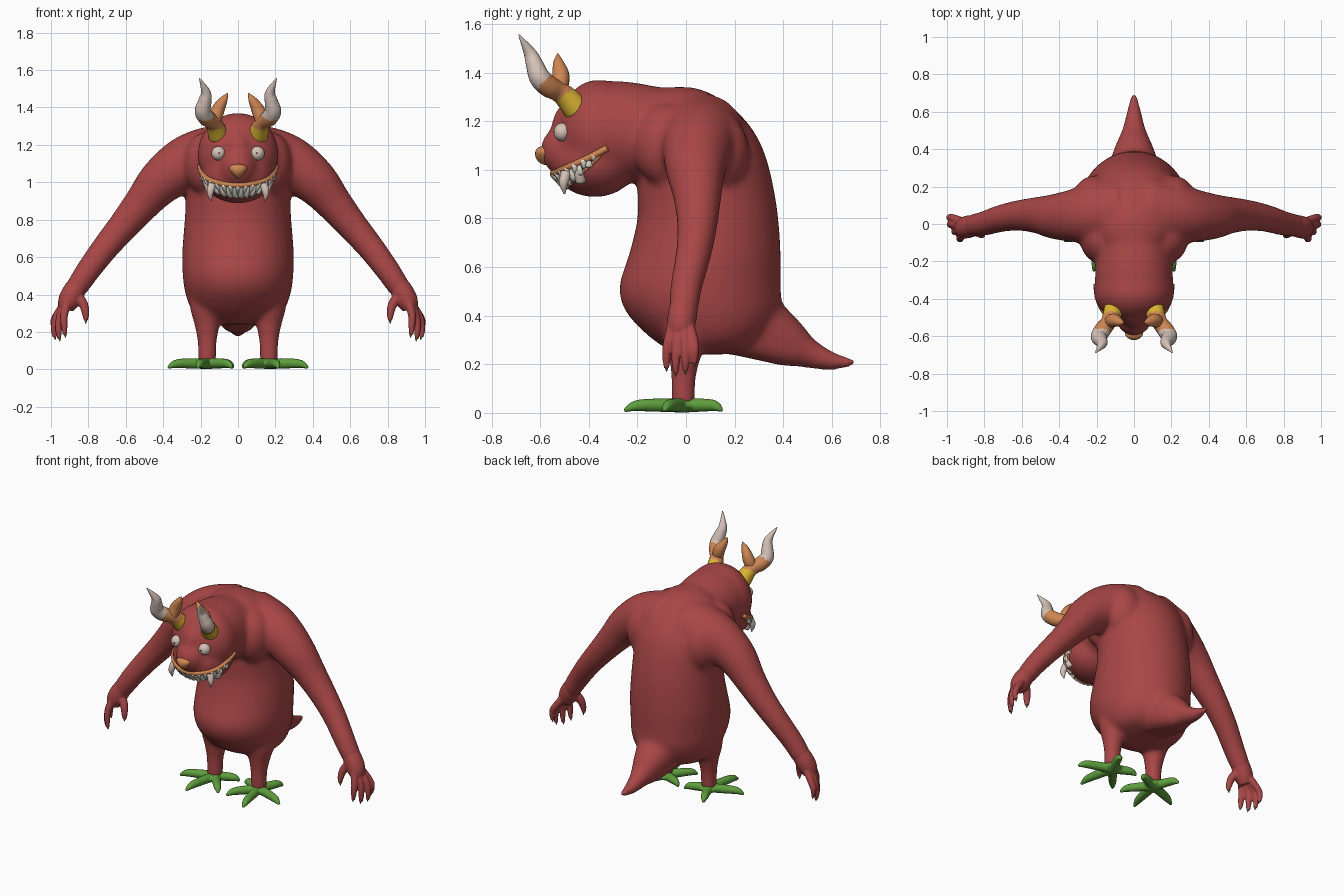
import bpy, bmesh, math
from mathutils import Vector, Matrix
from mathutils.bvhtree import BVHTree

if "Cube" in bpy.data.objects:
    bpy.data.objects.remove(bpy.data.objects["Cube"])


def material(name, r, g, b):
    m = bpy.data.materials.new(name)
    m.use_nodes = True
    m.diffuse_color = (r, g, b, 1)
    bsdf = next(n for n in m.node_tree.nodes if n.type == 'BSDF_PRINCIPLED')
    bsdf.inputs["Base Color"].default_value = (r, g, b, 1)
    bsdf.inputs["Roughness"].default_value = 0.7
    return m


RED = material("red skin", 0.40, 0.062, 0.062)
GREEN = material("green feet", 0.11, 0.34, 0.045)
ORANGE = material("orange horn", 0.62, 0.24, 0.085)
YELLOW = material("yellow band", 0.70, 0.46, 0.03)
BONE = material("pale bone", 0.66, 0.54, 0.47)
TOOTH = material("tooth white", 0.78, 0.74, 0.66)
DARK = material("dark mouth", 0.05, 0.012, 0.012)


def spline(pts, steps=4):
    """Catmull-Rom through tuples of any length."""
    p = [Vector(q) for q in pts]
    p = [2 * p[0] - p[1]] + p + [2 * p[-1] - p[-2]]
    out = []
    for i in range(1, len(p) - 2):
        a, b, c, d = p[i - 1:i + 3]
        for k in range(steps):
            t = k / steps
            out.append(0.5 * (2 * b + (c - a) * t + (2 * a - 5 * b + 4 * c - d) * t * t
                              + (3 * b - a - 3 * c + d) * t ** 3))
    return out + [p[-2]]


def skin_rings(bm, rings):
    loops = [[bm.verts.new(v) for v in ring] for ring in rings]
    n = len(loops[0])
    for a, b in zip(loops, loops[1:]):
        for i in range(n):
            j = (i + 1) % n
            bm.faces.new((a[i], a[j], b[j], b[i]))
    bm.faces.new(loops[0][::-1])
    bm.faces.new(loops[-1])


def tube(bm, pts, n=16, steps=4, side=1):
    """Round tapering limb through (x, y, z, radius) points."""
    p = spline(pts, steps)
    c = [Vector((q[0] * side, q[1], q[2])) for q in p]
    rings, u, last = [], None, None
    for i, q in enumerate(p):
        t = (c[min(i + 1, len(c) - 1)] - c[max(i - 1, 0)]).normalized()
        u = t.orthogonal().normalized() if u is None else last.rotation_difference(t) @ u
        w, last, r = t.cross(u), t, max(q[3], 0.002)
        rings.append([c[i] + r * (math.cos(a) * u + math.sin(a) * w)
                      for a in (math.tau * k / n for k in range(n))])
    skin_rings(bm, rings)


def ball(bm, centre, radii):
    m = Matrix.Translation(centre) @ Matrix.Diagonal((*radii, 1))
    return bmesh.ops.create_uvsphere(bm, u_segments=24, v_segments=16, radius=1, matrix=m)["verts"]


def finish(name, bm, *mats, voxel=0, smooth=0):
    """Make the object; with a voxel size, fuse the overlapping parts."""
    bmesh.ops.recalc_face_normals(bm, faces=bm.faces[:])
    me = bpy.data.meshes.new(name)
    for m in mats:
        me.materials.append(m)
    bm.to_mesh(me)
    bm.free()
    ob = bpy.data.objects.new(name, me)
    bpy.context.scene.collection.objects.link(ob)
    if voxel:
        rm = ob.modifiers.new("fuse", 'REMESH')
        rm.mode, rm.voxel_size = 'VOXEL', voxel
        sm = ob.modifiers.new("soften", 'SMOOTH')
        sm.factor, sm.iterations = 0.5, smooth
        dg = bpy.context.evaluated_depsgraph_get()
        baked = bpy.data.meshes.new_from_object(ob.evaluated_get(dg))
        ob.modifiers.clear()
        ob.data = baked
        baked.name = name
        baked.materials.clear()
        baked.materials.append(mats[0])
    for f in ob.data.polygons:
        f.use_smooth = True
    return ob


# Body: torso rings are (height, half width, front, back)
bm = bmesh.new()
torso = [(.24, .10, -.02, .15), (.27, .20, -.09, .28), (.33, .255, -.17, .35), (.42, .285, -.25, .39),
         (.52, .297, -.275, .39), (.65, .297, -.235, .39), (.80, .285, -.2, .38), (.93, .28, -.2, .36),
         (1.05, .28, -.2, .33), (1.15, .27, -.2, .285), (1.24, .22, -.18, .21), (1.31, .13, -.15, .11),
         (1.34, .05, -.08, .03)]
skin_rings(bm, [[(hx * math.cos(a), (f + b) / 2 + (b - f) / 2 * math.sin(a), z)
                 for a in (math.tau * k / 40 for k in range(40))] for z, hx, f, b in spline(torso, 3)])
# Tail, neck, skull, brow, jaw and muzzle
tube(bm, [(0, .2, .41, .18), (0, .32, .345, .135), (0, .41, .297, .102), (0, .5, .247, .065),
          (0, .6, .213, .04), (0, .70, .207, .016)], 24)
tube(bm, [(0, 0, 1.13, .2), (0, -.12, 1.14, .2), (0, -.25, 1.155, .208), (0, -.36, 1.155, .21)], 32)
ball(bm, (0, -.36, 1.15), (.218, .172, .222))
ball(bm, (0, -.45, 1.17), (.085, .105, .125))
ball(bm, (0, -.375, 1.035), (.194, .18, .148))
ball(bm, (0, -.46, 1.08), (.11, .14, .12))
for s in (-1, 1):
    # Chest and back muscles, tail root, arms and legs
    ball(bm, (s * .17, -.08, 1.1), (.12, .135, .17))
    ball(bm, (s * .21, .13, 1.07), (.12, .13, .17))
    tube(bm, [(.04, .15, .36, .11), (.035, .3, .307, .092), (.02, .42, .262, .072),
              (0, .52, .237, .046)], side=s)
    tube(bm, [(.08, .06, 1.12, .2), (.21, .055, 1.115, .168), (.31, .045, 1.08, .145), (.42, .04, .995, .123),
              (.51, .047, .89, .1), (.61, .046, .77, .084), (.71, .03, .65, .074), (.80, .003, .53, .067),
              (.86, -.008, .44, .061), (.885, -.012, .4, .05)], 24, side=s)
    tube(bm, [(.16, .01, .40, .1), (.165, .0, .32, .092), (.165, -.004, .25, .072),
              (.165, -.01, .15, .053), (.165, -.012, .03, .05)], 20, side=s)
body = finish("body", bm, RED, voxel=0.011, smooth=30)

# Hands with small green claws
FINGERS = [(.982, .035, .20), (.98, -.002, .17), (.955, -.042, .162), (.925, -.08, .182)]
for s, word in ((-1, "right"), (1, "left")):
    bm, claws = bmesh.new(), bmesh.new()
    tube(bm, [(.825, -.002, .495, .05), (.875, -.012, .42, .06), (.905, -.02, .365, .058),
              (.922, -.022, .325, .044)], side=s)
    for x, y, z in FINGERS:
        tube(bm, [(.91, y * .5 - .01, .37, .026), (x * .7 + .282, y * .92, .29, .021),
                  (x + .004, y, z + .05, .018), (x, y, z, .011)], 12, side=s)
        tube(claws, [(x, y, z + .012, .010), (x - .003, y, z - .012, .002)], 8, 2, s)
    tube(bm, [(.87, -.025, .40, .034), (.828, -.045, .35, .026), (.815, -.058, .30, .02),
              (.813, -.06, .26, .012)], 12, side=s)
    tube(claws, [(.813, -.06, .272, .011), (.815, -.06, .245, .002)], 8, 2, s)
    finish(word + "_hand", bm, RED, voxel=0.006, smooth=4)
    finish(word + "_claws", claws, GREEN)

    # Foot: five splayed toes round the ankle
    bm = bmesh.new()
    ball(bm, (s * .165, -.01, .031), (.062, .062, .027))
    for x, y in ((.375, -.09), (.215, -.255), (.03, -.17), (.022, .05), (.235, .15)):
        dx, dy = x - .165, y + .01
        tube(bm, [(.165, -.01, .03, .03), (.165 + dx * .45, -.01 + dy * .45, .032, .028),
                  (.165 + dx * .8, -.01 + dy * .8, .029, .023), (x, y, .009, .008)], 12, side=s)
    finish(word + "_foot", bm, GREEN, voxel=0.006, smooth=5)

    # Forked horn with a banded base and a bone tip
    bm = bmesh.new()
    tube(bm, [(.105, -.45, 1.25, .055), (.122, -.495, 1.3, .047), (.14, -.53, 1.325, .042),
              (.168, -.567, 1.345, .045), (.188, -.602, 1.38, .043), (.178, -.622, 1.43, .036),
              (.172, -.642, 1.48, .026), (.205, -.687, 1.555, .003)], 18, 8, s)
    tube(bm, [(.13, -.525, 1.325, .036), (.108, -.515, 1.385, .036), (.077, -.525, 1.44, .022),
              (.055, -.527, 1.477, .003)], 14, 6, s)
    for f in bm.faces:
        c = f.calc_center_median()
        band = .8 * (c.z - 1.295) - .6 * (c.y + .49) < .016
        tip = c.y < -.56 and c.z - c.y > 1.945
        f.material_index = 2 if tip else 1 if band else 0
    finish(word + "_horn", bm, ORANGE, YELLOW, BONE)

# Face placement on the fused skin
tree = BVHTree.FromPolygons([v.co for v in body.data.vertices], [p.vertices[:] for p in body.data.polygons])
WIDE = math.radians(100)


def on_skin(angle, z, lift=0.0):
    d = Vector((math.sin(angle), -math.cos(angle), 0))
    axis = Vector((0, -.36, z))
    hit = tree.ray_cast(axis + d * .5, -d)[0]
    return (hit or axis + d * .17) + d * lift


def upper(a):
    return .985 + .105 * abs(a / WIDE) ** 2


def lower(a):
    return .925 + .165 * abs(a / WIDE) ** 2.5


# Eyes with pinpoint pupils
for s, word in ((-1, "right"), (1, "left")):
    bm = bmesh.new()
    ball(bm, (s * .104, -.508, 1.155), (.038, .036, .038))
    dots = set(ball(bm, (s * .1, -.5425, 1.155), (.005, .003, .005)))
    for f in bm.faces:
        f.material_index = int(all(v in dots for v in f.verts))
    finish(word + "_eye", bm, BONE, DARK)

# Nose: a rounded wedge, wider at the top
bm = bmesh.new()
for v in ball(bm, (0, -.582, 1.058), (.042, .038, .039)):
    v.co.x *= 1 + (v.co.z - 1.058) * 16
    v.co.y -= (v.co.z - 1.058) * .2
finish("nose", bm, ORANGE)

# Mouth lining, lips and teeth follow the same grin curves
angles = [WIDE * (k / 24 - 1) for k in range(49)]
bm = bmesh.new()
cols = [[bm.verts.new(on_skin(a, lower(a) + (upper(a) - lower(a)) * r / 4, .004)) for r in range(5)]
        for a in angles]
for a, b in zip(cols, cols[1:]):
    for r in range(4):
        bm.faces.new((a[r], b[r], b[r + 1], a[r + 1]))
finish("mouth", bm, DARK)

bm = bmesh.new()
for edge, radius in ((upper, .014), (lower, .007)):
    tube(bm, [(*on_skin(a, edge(a), .001), radius) for a in angles], 10, 1)
finish("lips", bm, ORANGE)

bm = bmesh.new()
for edge, other, count in ((upper, lower, 15), (lower, upper, 14)):
    for k in range(count):
        a = WIDE * .84 * (2 * k / (count - 1) - 1) * (count / 15)
        base, tip = edge(a), edge(a) + (other(a) - edge(a)) * .9
        tube(bm, [(*on_skin(a, base, .0), .017), (*on_skin(a, (base + tip) / 2, .003), .012),
                  (*on_skin(a, tip, .005), .002)], 8, 2)
finish("teeth", bm, TOOTH)

# Large fangs and tusks at both sides of the grin
bm = bmesh.new()
for s in (-1, 1):
    for ang, z0, z1 in ((46, .99, .90), (64, .95, 1.035)):
        a = s * math.radians(ang)
        p = on_skin(a, z0, .006)
        d = Vector((math.sin(a), -math.cos(a), 0))
        mid, tip = p + d * .016, p + d * .01
        tube(bm, [(*p, .022), (mid.x, mid.y, (z0 + z1) / 2, .019), (tip.x, tip.y, z1, .003)], 12, 4)
finish("fangs", bm, BONE)
